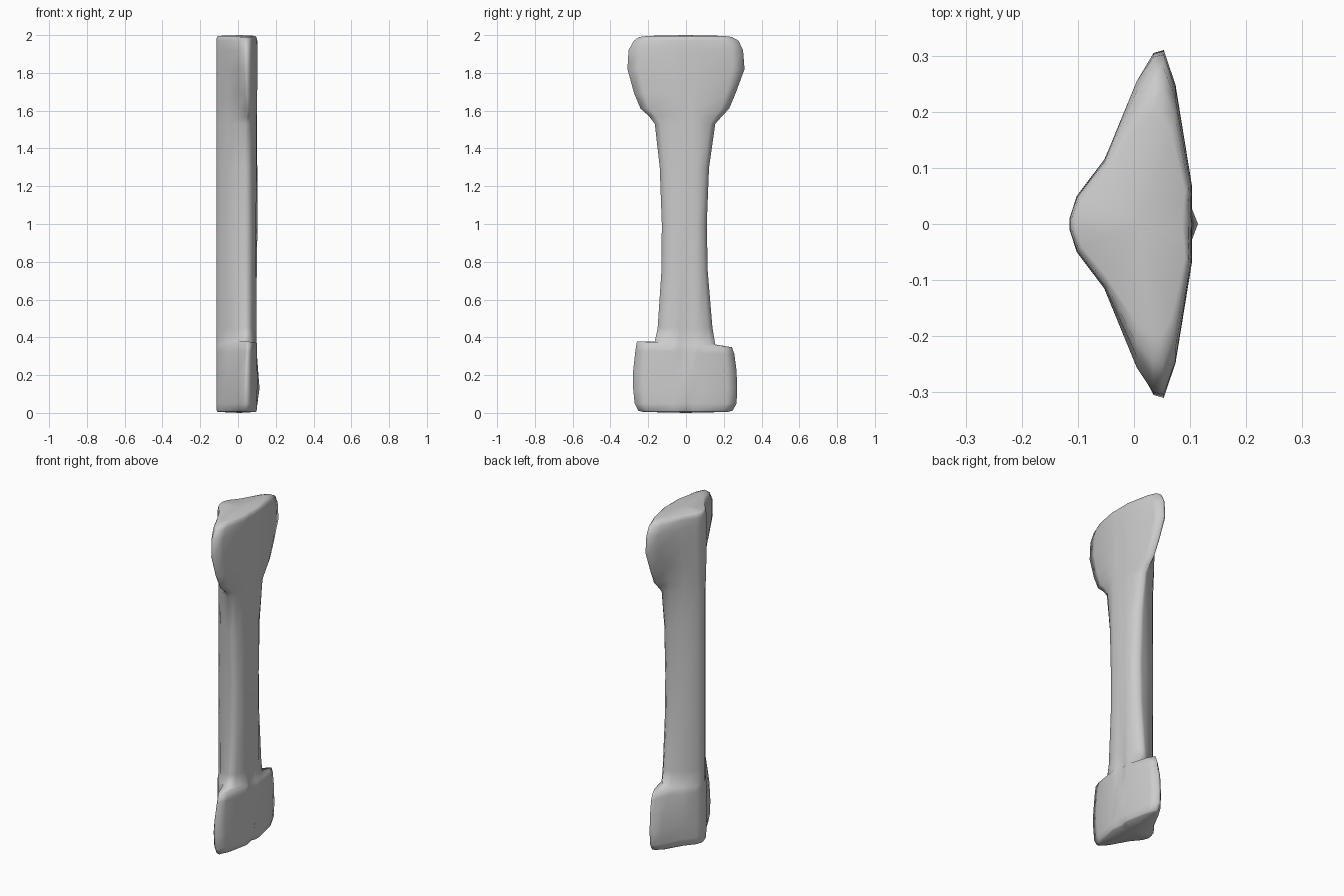
import bpy, bmesh
from math import radians


def half_outline(w, front, thin):
    # Half of the kite-like outline, from front ridge round the wing to back ridge
    t = max(0, min(1, (w - 0.115) / 0.195))

    def mix(shaft, head, k=t):
        return shaft + (head - shaft) * k

    y_back = w * mix(0.93, 0.84)
    return [
        (front, 0),
        (mix(0.091, 0.103), 0.034),                        # shallow groove on the shaft
        (mix(0.096, 0.103), mix(0.06, 0.07)),
        (mix(0.074, 0.074), w * mix(0.83, 0.8)),
        (0.053, w),                                        # wing tip
        (mix(0.034, 0.044, thin), w * mix(0.985, 0.965, thin)),
        (0.005, mix(y_back, min(y_back, 0.145), thin)),
        (-0.053, mix(0.09, 0.115)),
        (-0.102, mix(0.038, 0.05)),
        (-0.115, 0.01),
    ]


def section(z, left, right, front, inset, thin, tilt):
    pos = half_outline(right, front, thin)
    neg = [(x, -y) for x, y in half_outline(left, front, thin)[:0:-1]]
    return [(x * inset, y * inset, z - tilt * y) for x, y in pos + neg]


# height, left and right half width, front ridge x, inset, wing thinning, tilt
rows = [
    (0.005, 0.24, 0.235, 0.085, 0.94, 0, 0),
    (0.012, 0.258, 0.252, 0.092, 0.98, 0, 0),
    (0.05, 0.272, 0.268, 0.103, 1, 0, 0),
    (0.13, 0.28, 0.27, 0.114, 1, 0, 0),
    (0.22, 0.28, 0.268, 0.107, 1, 0.2, 0),
    (0.32, 0.268, 0.256, 0.09, 1, 0.8, 0.03),
    (0.362, 0.26, 0.243, 0.087, 1, 1, 0.06),
    (0.37, 0.165, 0.155, 0.086, 1, 0, 0.05),
    (0.45, 0.15, 0.14, 0.089, 1, 0, 0),
    (0.75, 0.13, 0.115, 0.1, 1, 0, 0),
    (1.0, 0.128, 0.11, 0.103, 1, 0, 0),
    (1.3, 0.139, 0.122, 0.102, 1, 0, 0),
    (1.53, 0.165, 0.155, 0.1, 1, 0.3, 0),
    (1.57, 0.195, 0.19, 0.1, 1, 0.8, 0),
    (1.61, 0.24, 0.228, 0.1, 1, 0.9, 0),
    (1.69, 0.274, 0.262, 0.101, 1, 0.5, 0),
    (1.82, 0.31, 0.31, 0.104, 1, 0.1, 0),
    (1.92, 0.304, 0.302, 0.104, 1, 0, 0),
    (1.97, 0.278, 0.28, 0.103, 0.995, 0, 0),
    (1.99, 0.255, 0.25, 0.1, 0.97, 0, 0),
    (1.996, 0.22, 0.215, 0.094, 0.91, 0, 0),
]

# Bone-shaped body lofted through the sections
bm = bmesh.new()
rings = [[bm.verts.new(p) for p in section(*r)] for r in rows]
n = len(rings[0])
for a, b in zip(rings, rings[1:]):
    for i in range(n):
        j = (i + 1) % n
        bm.faces.new((a[i], a[j], b[j], b[i]))

# Slightly domed ends
for ring, z in ((rings[0], 0.0), (rings[-1], 2.0)):
    tip = bm.verts.new((0.01, 0, z))
    for i in range(n):
        bm.faces.new((ring[i], ring[(i + 1) % n], tip))
bmesh.ops.recalc_face_normals(bm, faces=bm.faces)

mesh = bpy.data.meshes.new("bone_body")
bm.to_mesh(mesh)
bm.free()
body = bpy.data.objects.new("bone_body", mesh)
bpy.context.collection.objects.link(body)
bpy.context.view_layer.objects.active = body
body.select_set(True)
bpy.ops.object.shade_smooth_by_angle(angle=radians(110))
